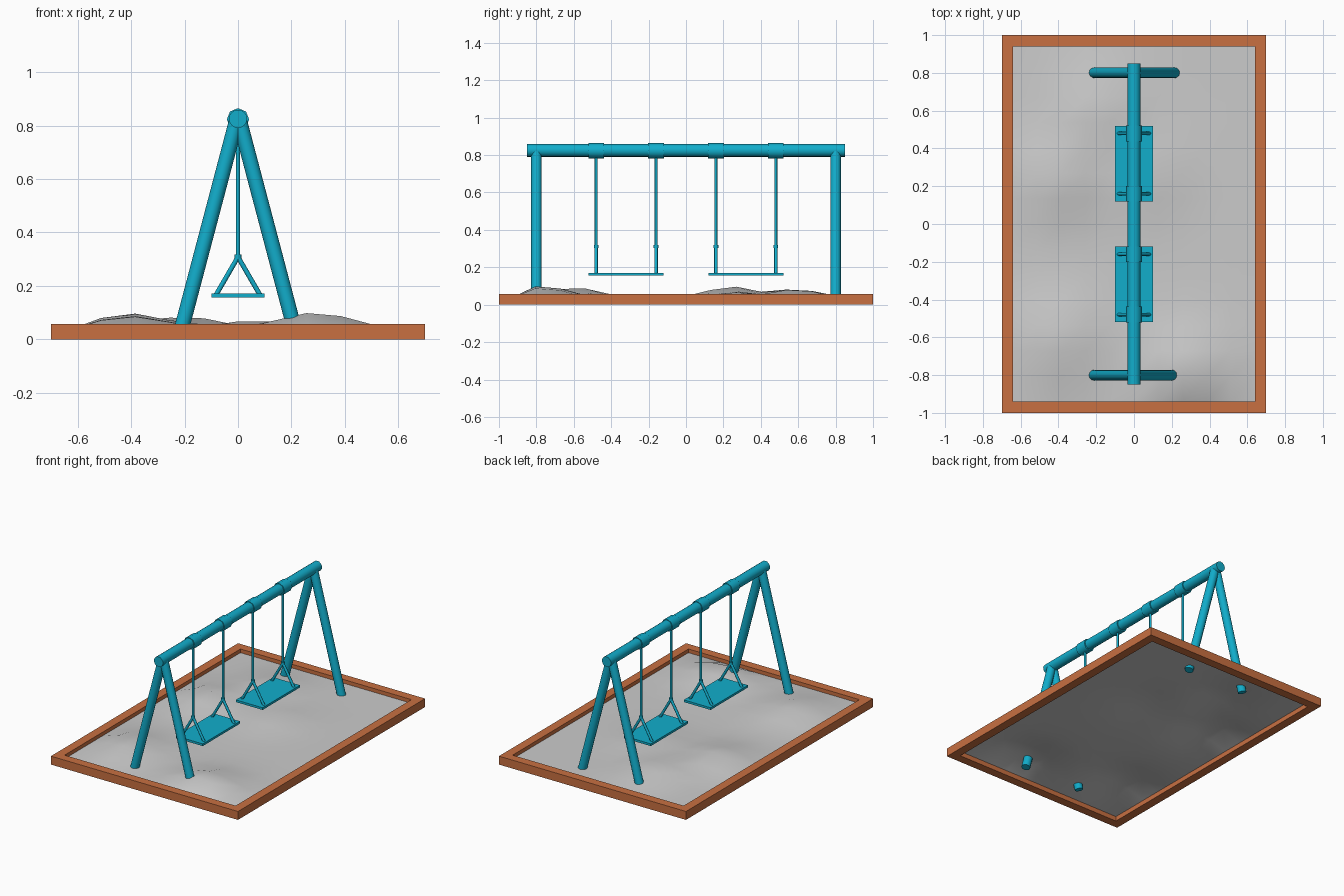
import bpy, bmesh, math
from mathutils import Vector

if "Cube" in bpy.data.objects:
    bpy.data.objects.remove(bpy.data.objects["Cube"])


def material(name, color):
    m = bpy.data.materials.new(name)
    m.diffuse_color = color
    m.use_nodes = True
    m.node_tree.nodes["Principled BSDF"].inputs["Base Color"].default_value = m.diffuse_color
    return m


TEAL = material("teal paint", (0.006, 0.42, 0.60, 1))
WOOD = material("orange wood", (0.58, 0.16, 0.053, 1))


def finish(name, bm, mat=None, smooth=None):
    mesh = bpy.data.meshes.new(name)
    bmesh.ops.recalc_face_normals(bm, faces=bm.faces)
    bm.to_mesh(mesh)
    bm.free()
    ob = bpy.data.objects.new(name, mesh)
    bpy.context.collection.objects.link(ob)
    if mat:
        mesh.materials.append(mat)
    if smooth:
        bpy.ops.object.select_all(action='DESELECT')
        ob.select_set(True)
        bpy.context.view_layer.objects.active = ob
        bpy.ops.object.shade_smooth_by_angle(angle=math.radians(smooth))
    return ob


def rod(name, a, b, radius, sides=12, smooth=40):
    a, b = Vector(a), Vector(b)
    d = b - a
    bm = bmesh.new()
    bmesh.ops.create_cone(bm, cap_ends=True, segments=sides, radius1=radius,
                          radius2=radius, depth=d.length)
    mat = d.to_track_quat('Z', 'Y').to_matrix().to_4x4()
    mat.translation = (a + b) / 2
    bm.transform(mat)
    return finish(name, bm, TEAL, smooth)


def box(name, center, size):
    bm = bmesh.new()
    bmesh.ops.create_cube(bm, size=1)
    bmesh.ops.scale(bm, vec=size, verts=bm.verts)
    bmesh.ops.translate(bm, vec=center, verts=bm.verts)
    return finish(name, bm, TEAL)


# sandbox border: mitred ring, extruded upward
bm = bmesh.new()
corners = [(-1, -1), (1, -1), (1, 1), (-1, 1)]
outer = [bm.verts.new((sx * 0.70, sy * 1.0, 0)) for sx, sy in corners]
inner = [bm.verts.new((sx * 0.64, sy * 0.94, 0)) for sx, sy in corners]
for i in range(4):
    j = (i + 1) % 4
    bm.faces.new((outer[i], outer[j], inner[j], inner[i]))
ext = bmesh.ops.extrude_face_region(bm, geom=bm.faces[:], use_keep_orig=True)
bmesh.ops.translate(bm, vec=(0, 0, 0.057),
                    verts=[v for v in ext["geom"] if isinstance(v, bmesh.types.BMVert)])
finish("sandbox_border", bm, WOOD)

# sand: a thin sheet with low mounds (x, y, height)
MOUNDS = [(0.29, -0.77, 0.070), (-0.40, 0.25, 0.065), (-0.40, -0.60, 0.060),
          (-0.20, 0.58, 0.055), (0.06, 0.27, 0.038)]
bm = bmesh.new()
bmesh.ops.create_grid(bm, x_segments=10, y_segments=14, size=1)
for v in bm.verts:
    x, y = v.co.x * 0.641, v.co.y * 0.941
    fade = min(1, min(0.641 - abs(x), 0.941 - abs(y)) / 0.12)
    h = max(k * math.exp(-((x - mx) ** 2 + (y - my) ** 2) / (2 * 0.145 ** 2))
            for mx, my, k in MOUNDS)
    v.co = (x, y, 0.032 + h * fade)
finish("sand", bm, None, 60)

# top beam and A-frame legs
rod("top_beam", (0, -0.85, 0.825), (0, 0.85, 0.825), 0.034, 16)
for sy in (-1, 1):
    for sx in (-1, 1):
        rod("leg", (sx * 0.219, sy * 0.80, 0.01), (sx * 0.004, sy * 0.80, 0.825), 0.028, 12)

# two swings, each hung on two ropes
for sy in (-1, 1):
    box("seat", (0, sy * 0.32, 0.163), (0.20, 0.40, 0.015))
    for y in (sy * 0.16, sy * 0.48):
        clamp = rod("beam_clamp", (0, y - 0.042, 0.823), (0, y + 0.042, 0.823), 0.042, 8, 50)
        rod("rope", (0, y, 0.30), (0, y, 0.80), 0.008, 8, 50)
        rod("rope_joint", (0, y, 0.302), (0, y, 0.318), 0.013, 8, 50)
        for sx in (-1, 1):
            rod("seat_arm", (0, y, 0.308), (sx * 0.083, y, 0.165), 0.009, 8, 50)
